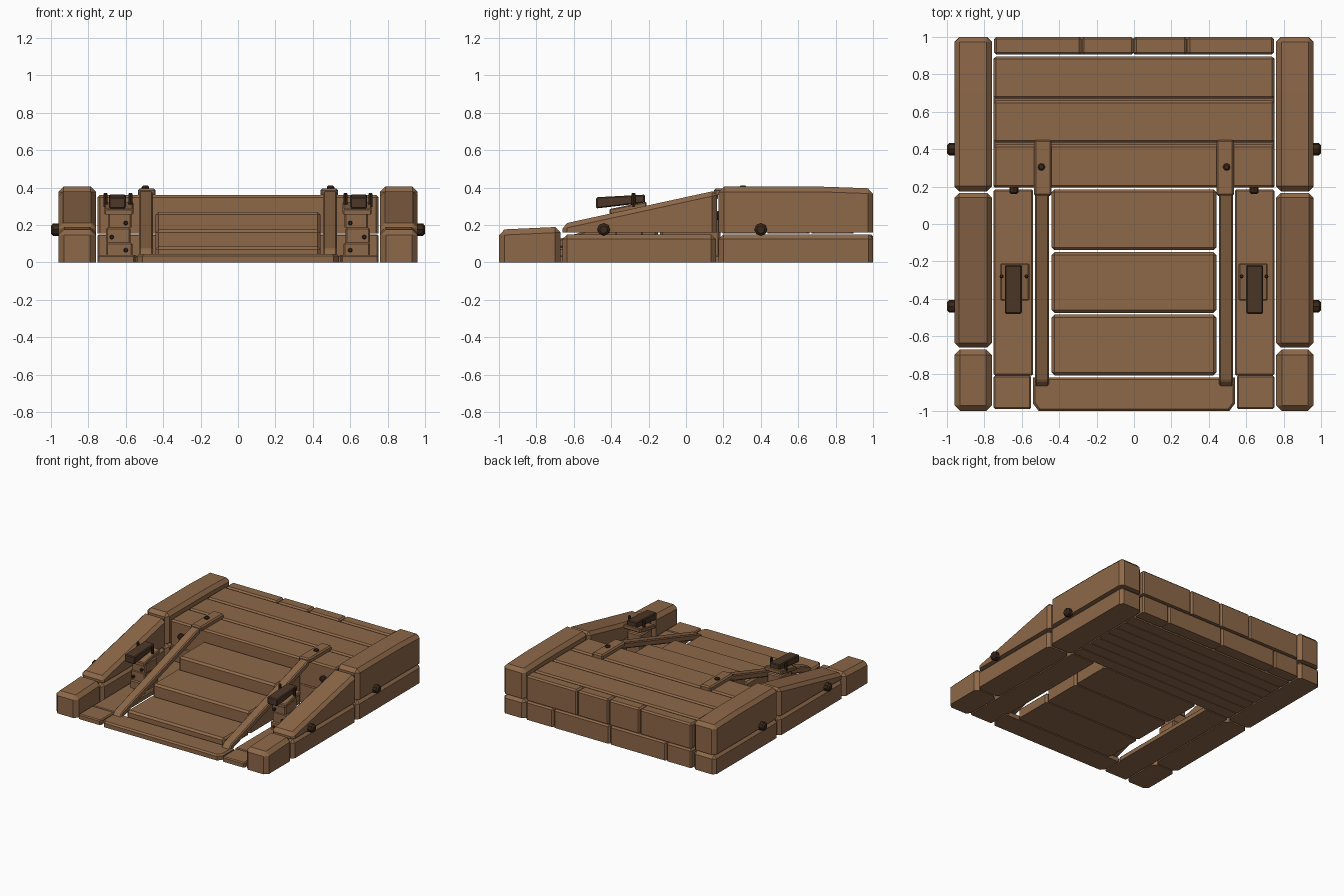
import bpy, bmesh, math
from mathutils import Vector, Matrix

cube = bpy.data.objects.get("Cube")
if cube:
    bpy.data.objects.remove(cube, do_unlink=True)


def material(name, rgb):
    m = bpy.data.materials.new(name)
    m.use_nodes = True
    m.diffuse_color = (*rgb, 1)
    m.node_tree.nodes["Principled BSDF"].inputs["Base Color"].default_value = (*rgb, 1)
    return m


WOOD = material("brown wood", (0.27, 0.14, 0.066))
DARK = material("dark wood", (0.072, 0.038, 0.02))
IRON = material("dark bolts", (0.042, 0.022, 0.011))


def finish(name, bm, mat):
    bmesh.ops.recalc_face_normals(bm, faces=bm.faces)
    mesh = bpy.data.meshes.new(name)
    bm.to_mesh(mesh)
    bm.free()
    mesh.materials.append(mat)
    ob = bpy.data.objects.new(name, mesh)
    bpy.context.collection.objects.link(ob)
    return ob


def prism(name, profile, x0, x1, bevel=0.0, mat=WOOD, keep_bottom=True):
    """Extrude a (y, z) outline along x and chamfer its edges."""
    bm = bmesh.new()
    face = bm.faces.new([bm.verts.new((x0, y, z)) for y, z in profile])
    ext = bmesh.ops.extrude_face_region(bm, geom=[face])
    verts = [g for g in ext["geom"] if isinstance(g, bmesh.types.BMVert)]
    bmesh.ops.translate(bm, vec=(x1 - x0, 0, 0), verts=verts)
    if bevel:
        low = min(z for y, z in profile) + 0.001
        edges = [e for e in bm.edges
                 if not (keep_bottom and all(v.co.z < low for v in e.verts))]
        bmesh.ops.bevel(bm, geom=edges, offset=bevel, segments=1,
                        profile=0.5, affect='EDGES', clamp_overlap=True)
    return finish(name, bm, mat)


def box(name, x0, x1, y0, y1, z0, z1, bevel=0.012, mat=WOOD, keep_bottom=True):
    return prism(name, [(y0, z0), (y0, z1), (y1, z1), (y1, z0)],
                 x0, x1, bevel, mat, keep_bottom)


def bolt(name, base, direction, radius, length, mat=IRON):
    """Short chamfered eight-sided stud that starts at base."""
    bm = bmesh.new()
    bmesh.ops.create_cone(bm, cap_ends=True, segments=8, radius1=radius,
                          radius2=radius, depth=length)
    top = [e for e in bm.edges if all(v.co.z > 0 for v in e.verts)]
    bmesh.ops.bevel(bm, geom=top, offset=radius * 0.35, segments=1, affect='EDGES')
    d = Vector(direction).normalized()
    rot = Vector((0, 0, 1)).rotation_difference(d).to_matrix().to_4x4()
    bm.transform(Matrix.Translation(Vector(base) + d * length / 2) @ rot)
    return finish(name, bm, mat)


def both(make, name, x0, x1, *args, **kw):
    """Build a part on the left and its mirror on the right."""
    make("left_" + name, x0, x1, *args, **kw)
    make("right_" + name, -x1, -x0, *args, **kw)


def side_prism(name, x0, x1, profile, bevel, mat=WOOD, keep_bottom=True):
    return prism(name, profile, x0, x1, bevel, mat, keep_bottom)


# Side beams
both(side_prism, "front_block", 0.76, 0.96,
     [(-1, 0), (-1, 0.175), (-0.67, 0.19), (-0.67, 0)], 0.03)
both(box, "lower_front_beam", 0.76, 0.96, -0.66, 0.16, 0, 0.15, 0.025)
both(box, "lower_rear_beam", 0.76, 0.96, 0.175, 1, 0, 0.15, 0.025)
both(side_prism, "sloped_beam", 0.76, 0.96,
     [(-0.66, 0.16), (-0.66, 0.205), (0.165, 0.385), (0.165, 0.16)], 0.025)
both(side_prism, "upper_rear_beam", 0.76, 0.96,
     [(0.175, 0.16), (0.175, 0.405), (0.72, 0.405), (1, 0.395), (1, 0.16)], 0.028)

# Deck planks and the narrower planks below them
for i, (y0, y1) in enumerate([(0.195, 0.425), (0.435, 0.66), (0.67, 0.895)]):
    box(f"deck_plank_{i + 1}", -0.75, 0.75, y0, y1, 0.155, 0.36)
for i in range(7):
    y = 0.195 + i * 0.1
    box(f"under_plank_{i + 1}", -0.75, 0.75, y, y + 0.095, 0, 0.15, 0.006)

# Staggered blocks across the back
for row, z0, z1, cuts in (("lower", 0, 0.15, [-0.75, -0.52, -0.01, 0.5, 0.75]),
                          ("upper", 0.16, 0.36, [-0.75, -0.28, 0, 0.285, 0.75])):
    for i, (a, b) in enumerate(zip(cuts, cuts[1:])):
        box(f"{row}_back_block_{i + 1}", a + 0.002, b - 0.002, 0.905, 1, z0, z1)

# Steps and the entry board
for i, top in enumerate((0.085, 0.175, 0.27)):
    y = -0.81 + i * 0.335
    box(f"step_{i + 1}", -0.44, 0.44, y, y + 0.325, 0, top, 0.015)
bm = bmesh.new()
outline = [(-0.54, -0.82), (-0.54, -0.96), (-0.51, -1), (0.51, -1), (0.54, -0.96), (0.54, -0.82)]
board = bm.faces.new([bm.verts.new((x, y, 0)) for x, y in outline])
ext = bmesh.ops.extrude_face_region(bm, geom=[board])
bmesh.ops.translate(bm, vec=(0, 0, 0.045),
                    verts=[g for g in ext["geom"] if isinstance(g, bmesh.types.BMVert)])
bmesh.ops.bevel(bm, geom=[e for e in bm.edges if all(v.co.z > 0.04 for v in e.verts)],
                offset=0.012, segments=1, affect='EDGES')
finish("entry_board", bm, WOOD)

# Sloping stair rails with flat caps on the deck
both(side_prism, "stair_rail", 0.455, 0.53,
     [(-0.87, 0.04), (-0.84, 0.075), (0.17, 0.385), (0.17, 0.335), (-0.79, 0.04)], 0.008)
both(box, "rail_cap", 0.44, 0.535, 0.15, 0.45, 0.36, 0.395, 0.01)

# Floor boards beside the stairs
both(box, "floor_board", 0.54, 0.75, -0.81, 0.185, 0, 0.04, 0.008)
both(box, "floor_board_tip", 0.55, 0.75, -0.99, -0.81, 0, 0.04, 0.008)

# Clamp stands: stacked blocks, a tilted plate and a dark wedge
both(box, "stand_base", 0.565, 0.705, -0.39, -0.22, 0.04, 0.105, 0.008)
both(box, "stand_middle", 0.575, 0.705, -0.38, -0.23, 0.105, 0.185, 0.008)
both(box, "stand_top", 0.57, 0.695, -0.38, -0.23, 0.185, 0.265, 0.008)
both(side_prism, "stand_plate", 0.56, 0.715,
     [(-0.41, 0.255), (-0.41, 0.285), (-0.21, 0.325), (-0.21, 0.29)], 0.006)
both(side_prism, "clamp_wedge", 0.60, 0.69,
     [(-0.48, 0.288), (-0.48, 0.348), (-0.22, 0.362), (-0.22, 0.318)], 0.006, DARK, False)

# Bolts and pins on both sides
for side, s in (("left", 1), ("right", -1)):
    for place, y in (("front", -0.44), ("rear", 0.4)):
        bolt(f"{side}_{place}_beam_bolt", (s * 0.95, y, 0.175), (s, 0, 0), 0.034, 0.05)
    bolt(f"{side}_cap_bolt", (s * 0.495, 0.305, 0.39), (0, 0, 1), 0.02, 0.02)
    bolt(f"{side}_wall_bolt", (s * 0.642, 0.2, 0.25), (0, -1, 0), 0.024, 0.04)
    for i, (x, z) in enumerate([(0.6, 0.21), (0.675, 0.135), (0.6, 0.065)]):
        bolt(f"{side}_stand_bolt_{i + 1}", (s * x, -0.37, z), (0, -1, 0), 0.012, 0.03)
    for i, x in enumerate((0.575, 0.708)):
        bolt(f"{side}_clamp_pin_{i + 1}", (s * x, -0.28, 0.295), (0, 0, 1), 0.011, 0.075)
